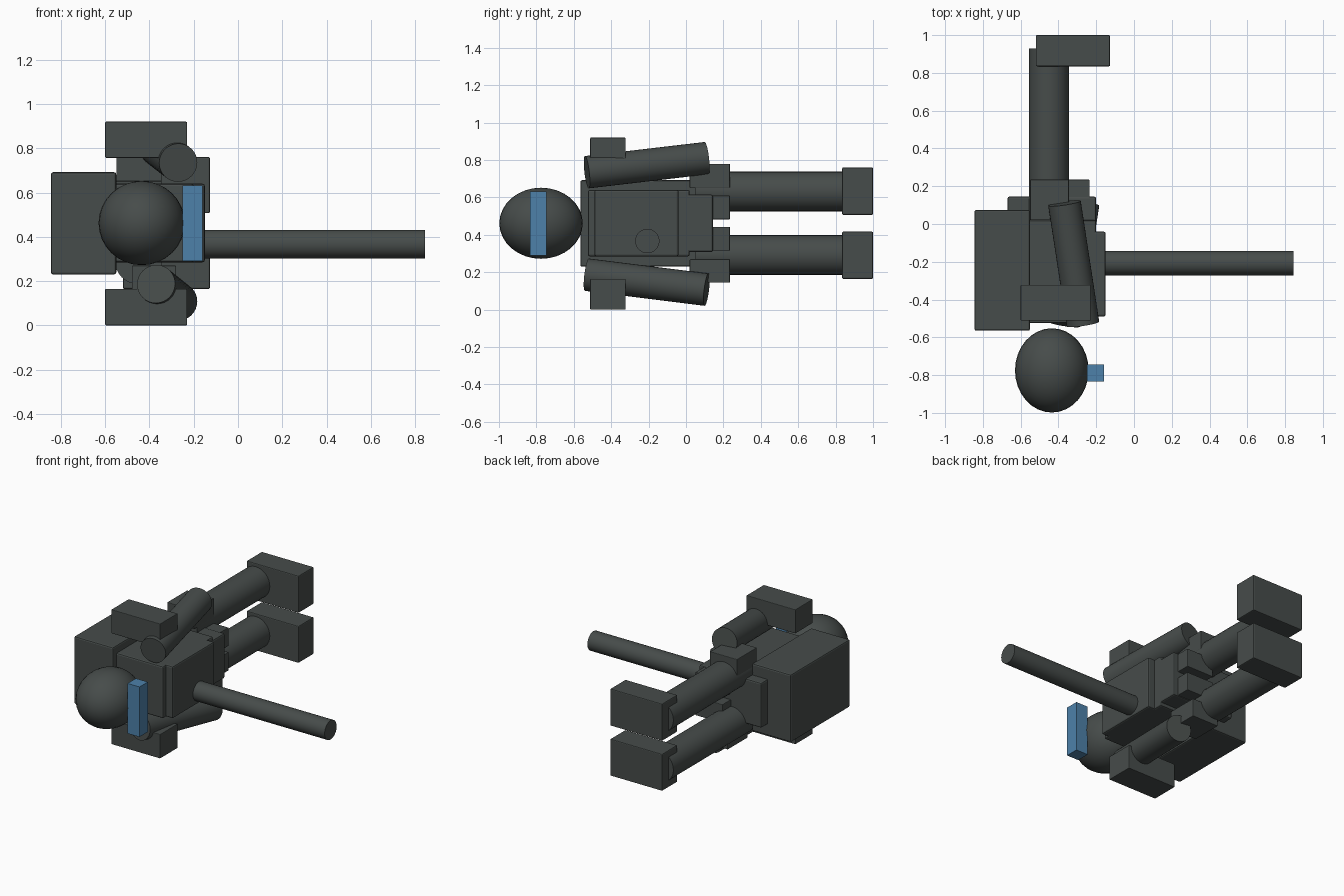
import bpy
from mathutils import Vector

if "Cube" in bpy.data.objects:
    bpy.data.objects.remove(bpy.data.objects["Cube"])


def material(name, rgb):
    m = bpy.data.materials.new(name)
    m.diffuse_color = (*rgb, 1)
    m.use_nodes = True
    m.node_tree.nodes["Principled BSDF"].inputs["Base Color"].default_value = m.diffuse_color
    return m


ARMOUR = material("dark slate", (0.062, 0.072, 0.069))
GLASS = material("visor blue", (0.075, 0.22, 0.40))


def box(name, x, y, z, mat=ARMOUR, bevel=0.01):
    """Box from (min, max) ranges on each axis."""
    bpy.ops.mesh.primitive_cube_add(size=1, location=[(a + b) / 2 for a, b in (x, y, z)])
    ob = bpy.context.object
    ob.name = name
    ob.scale = [b - a for a, b in (x, y, z)]
    bpy.ops.object.transform_apply(location=False, rotation=False, scale=True)
    ob.data.materials.append(mat)
    if bevel:
        mod = ob.modifiers.new("Bevel", 'BEVEL')
        mod.width = bevel
        mod.segments = 2
    return ob


def rod(name, start, end, radius):
    """Cylinder between two points."""
    a, b = Vector(start), Vector(end)
    bpy.ops.mesh.primitive_cylinder_add(vertices=32, radius=radius, depth=(b - a).length,
                                        location=(a + b) / 2)
    ob = bpy.context.object
    ob.name = name
    ob.rotation_euler = (b - a).to_track_quat('Z', 'Y').to_euler()
    ob.data.materials.append(ARMOUR)
    bpy.ops.object.shade_smooth_by_angle()
    return ob


# head and visor
bpy.ops.mesh.primitive_uv_sphere_add(segments=32, ring_count=16, radius=1,
                                     location=(-0.435, -0.775, 0.462))
head = bpy.context.object
head.name = "head"
head.scale = (0.195, 0.223, 0.19)
head.data.materials.append(ARMOUR)
bpy.ops.object.shade_smooth()
box("visor", (-0.25, -0.16), (-0.835, -0.745), (0.29, 0.632), GLASS, 0)

# body
box("torso", (-0.57, -0.20), (-0.525, 0.02), (0.285, 0.64))
box("chest_plate", (-0.30, -0.15), (-0.49, -0.04), (0.285, 0.64))
box("waist", (-0.67, -0.20), (-0.10, 0.145), (0.308, 0.615))
box("backpack", (-0.845, -0.55), (-0.565, 0.075), (0.23, 0.692))

# barrel pointing forward from the chest
rod("barrel", (-0.20, -0.207, 0.367), (0.845, -0.207, 0.367), 0.065)

# arms
rod("upper_side_arm", (-0.27, -0.53, 0.735), (-0.368, 0.11, 0.81), 0.087)
rod("lower_side_arm", (-0.37, -0.53, 0.187), (-0.27, 0.11, 0.107), 0.087)

# shoulder pads, legs and boots on both sides
for side, pad, leg, boot in (("upper", (0.757, 0.92), 0.632, (0.507, 0.76)),
                             ("lower", (0.0, 0.165), 0.292, (0.165, 0.417))):
    box(side + "_shoulder_pad", (-0.60, -0.23), (-0.512, -0.323), pad, bevel=0.004)
    rod(side + "_leg", (-0.45, 0.05, leg), (-0.45, 0.93, leg), 0.106)
    box(side + "_boot", (-0.52, -0.127), (0.835, 1.0), boot, bevel=0.006)

# hip pouches
box("outer_pouch_upper", (-0.55, -0.345), (0.02, 0.235), (0.65, 0.78), bevel=0.004)
box("outer_pouch_lower", (-0.48, -0.28), (0.02, 0.235), (0.145, 0.27), bevel=0.004)
box("front_pouch_upper", (-0.44, -0.235), (0.02, 0.235), (0.483, 0.61), bevel=0.004)
box("front_pouch_lower", (-0.44, -0.235), (0.02, 0.235), (0.315, 0.442), bevel=0.004)
